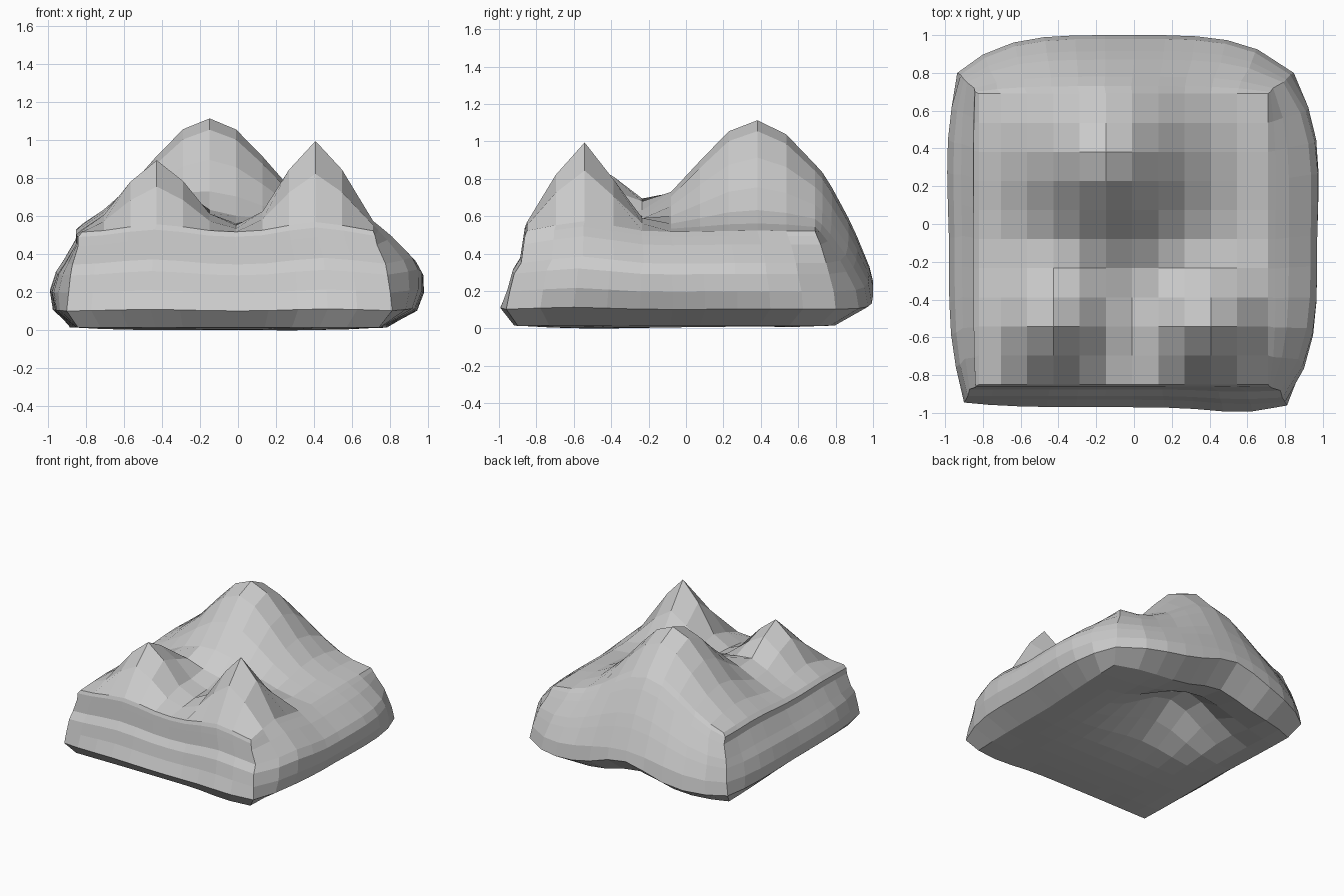
import bpy, bmesh
from math import exp

if "Cube" in bpy.data.objects:
    bpy.data.objects.remove(bpy.data.objects["Cube"])

NX, NY = 12, 11          # grid points across and deep
BASE = 0.515

# peaks: x, y, height, x spread, front spread, back spread
PEAKS = [(-0.15, 0.37, 0.60, 0.31, 0.31, 0.32),
         (-0.427, -0.55, 0.375, 0.165, 0.155, 0.21),
         (0.408, -0.55, 0.48, 0.16, 0.155, 0.155)]

# skirt rings: height fraction, box (left, right, front, back), mid-side bulge (same order)
RINGS = [(1.00, (-0.82, 0.71, -0.85, 0.69), (0, 0, 0, 0)),
         (0.95, (-0.84, 0.72, -0.86, 0.70), (0.01, 0.03, 0.00, 0.03)),
         (0.86, (-0.84, 0.73, -0.865, 0.72), (0.01, 0.09, 0.00, 0.06)),
         (0.67, (-0.87, 0.775, -0.875, 0.75), (0.04, 0.16, 0.00, 0.12)),
         (0.56, (-0.88, 0.785, -0.91, 0.765), (0.07, 0.185, 0.00, 0.15)),
         (0.38, (-0.89, 0.80, -0.93, 0.79), (0.09, 0.17, 0.00, 0.19)),
         (0.20, (-0.90, 0.81, -0.945, 0.80), (0.06, 0.12, 0.025, 0.20)),
         (0.03, (-0.84, 0.74, -0.88, 0.71), (0.01, 0.01, 0.00, 0.10))]


def height(x, y):
    z = BASE
    for px, py, h, sx, sf, sb in PEAKS:
        sy = sb if y > py else sf
        z += h * exp(-((x - px) / sx) ** 2 / 2 - ((y - py) / sy) ** 2 / 2)
    return z


def place(u, v, ring):
    """Map u, v in -1..1 into a ring's box whose sides swell in the middle."""
    frac, (l, r, f, b), bulge = ring
    x = l + (r - l) * (u + 1) / 2
    y = f + (b - f) * (v + 1) / 2
    x += (bulge[1] if u > 0 else -bulge[0]) * abs(u) ** 3 * (1 - v ** 4)
    y += (bulge[3] if v > 0 else -bulge[2]) * abs(v) ** 3 * (1 - u ** 4)
    # the block widens towards the back and leans out at the front right
    x += 0.045 * u * max(v, 0) * (1 - frac)
    y -= 0.04 * max(-v, 0) ** 3 * (1 - frac) * exp(-((u - 0.75) / 0.3) ** 2)
    return x, y


def uv(i, j):
    x = min(max(-0.705 + 0.139 * (i - 1), -0.82), 0.71)
    if i == NX - 1:
        x = 0.71
    return (x + 0.82) / 0.765 - 1, 2 * j / (NY - 1) - 1


def sheet(bm, fn, flip):
    """Grid of quads; returns vertices keyed by grid index."""
    vs = {(i, j): bm.verts.new(fn(*uv(i, j))) for i in range(NX) for j in range(NY)}
    for i in range(NX - 1):
        for j in range(NY - 1):
            q = [vs[i, j], vs[i + 1, j], vs[i + 1, j + 1], vs[i, j + 1]]
            bm.faces.new(q[::-1] if flip else q)
    return vs


def top_point(u, v):
    x, y = place(u, v, RINGS[0])
    z = height(x, y)
    # rim is flattened except at the back
    if max(abs(u), -v) > 0.99 and v < 0.99:
        z = BASE + (z - BASE) * 0.75
    return x, y, z


def back_lift(u, v):
    """Arch in the lower edge at the back."""
    return 0.08 * exp(-((u + 0.1) / 0.3) ** 2) * max(v, 0) ** 6


def skirt_point(u, v, ring):
    x, y = place(u, v, ring)
    z = ring[0] * top_point(u, v)[2]
    if ring[0] < 0.3:
        z += back_lift(u, v)
    return x, y, z


def bottom_point(u, v):
    x, y = place(u, v, RINGS[-1])
    edge = max(abs(u), abs(v)) ** 4
    hollow = 0.32 * exp(-((x + 0.14) / 0.27) ** 2 / 2 - ((y - 0.36) / 0.25) ** 2 / 2)
    rim = RINGS[-1][0] * top_point(u, v)[2] + back_lift(u, v)
    return x, y, rim * edge + hollow * (1 - edge)


bm = bmesh.new()

# mountain surface and hollow underside
top = sheet(bm, top_point, False)
bottom = sheet(bm, bottom_point, True)

# layered skirt wall, ring by ring
border = ([(i, 0) for i in range(NX)] + [(NX - 1, j) for j in range(1, NY)]
          + [(i, NY - 1) for i in range(NX - 2, -1, -1)] + [(0, j) for j in range(NY - 2, 0, -1)])
loops = [[top[k] for k in border]]
for ring in RINGS[1:-1]:
    loops.append([bm.verts.new(skirt_point(*uv(*k), ring)) for k in border])
loops.append([bottom[k] for k in border])
n = len(border)
for a, b in zip(loops, loops[1:]):
    for k in range(n):
        m = (k + 1) % n
        bm.faces.new((a[k], b[k], b[m], a[m]))

# stand on the ground
low = min(v.co.z for v in bm.verts)
for v in bm.verts:
    v.co.z -= low
bmesh.ops.recalc_face_normals(bm, faces=bm.faces)

mesh = bpy.data.meshes.new("mountain_block")
bm.to_mesh(mesh)
bm.free()
obj = bpy.data.objects.new("mountain_block", mesh)
bpy.context.collection.objects.link(obj)
